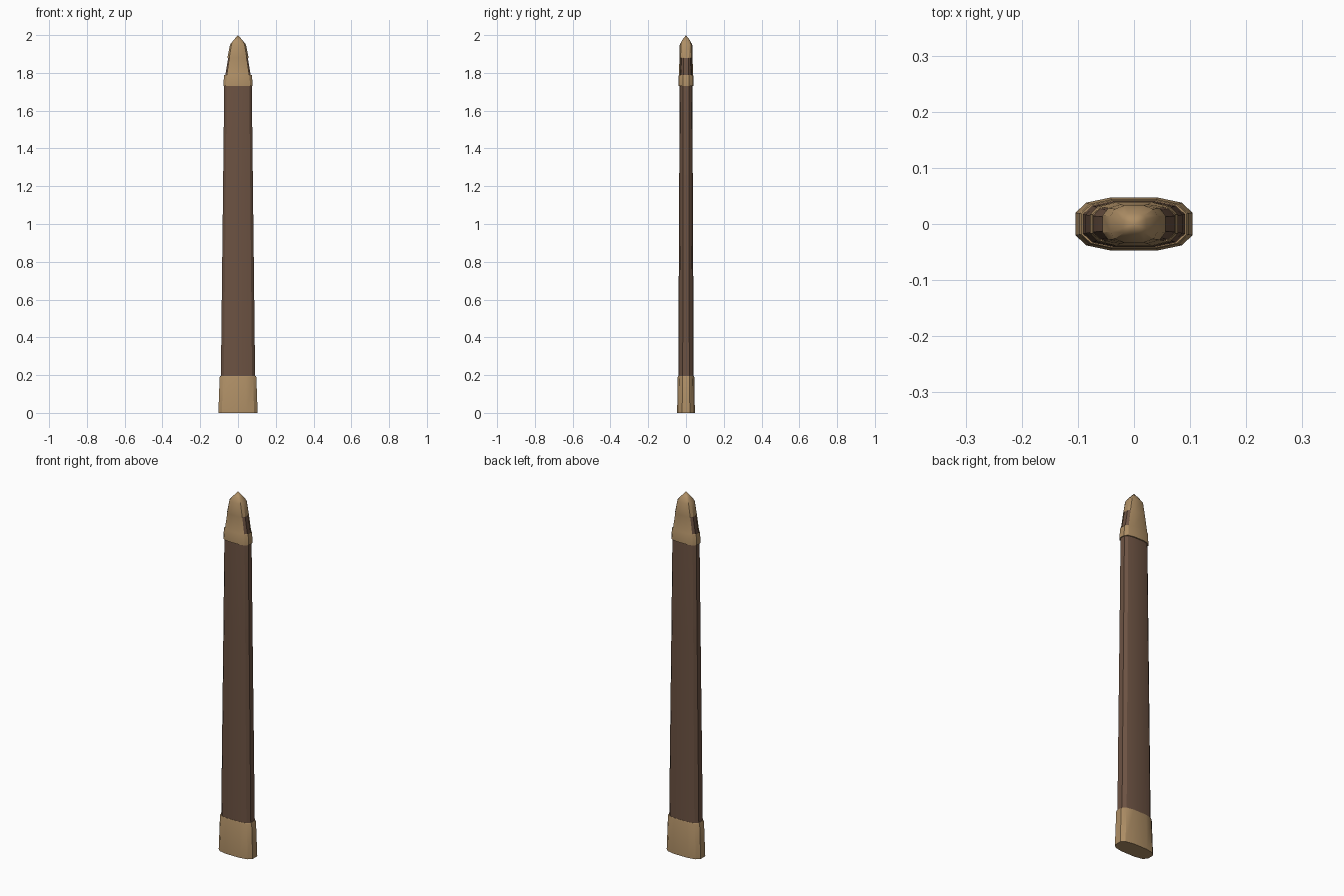
import bpy, bmesh, math

if "Cube" in bpy.data.objects:
    bpy.data.objects.remove(bpy.data.objects["Cube"])

# Twelve-sided flattened cross-section, in fractions of half width / half depth
QUARTER = [(1.0, 0.43), (0.82, 0.81), (0.41, 1.0)]
SECTION = (QUARTER + [(-x, y) for x, y in reversed(QUARTER)]
           + [(-x, -y) for x, y in QUARTER]
           + [(x, -y) for x, y in reversed(QUARTER)])
N = len(SECTION)

def material(name, color):
    m = bpy.data.materials.new(name)
    m.diffuse_color = (*color, 1)
    m.use_nodes = True
    m.node_tree.nodes["Principled BSDF"].inputs["Base Color"].default_value = m.diffuse_color
    return m

def loft(name, rings, mat, openings=()):
    """Skin rings of (z, half width, half depth); openings are (band, side) left out."""
    bm = bmesh.new()
    loops = [[bm.verts.new((x * w, y * d, z)) for x, y in SECTION] for z, w, d in rings]
    for b, (lo, hi) in enumerate(zip(loops, loops[1:])):
        for i in range(N):
            if (b, i) not in openings:
                j = (i + 1) % N
                bm.faces.new((lo[i], lo[j], hi[j], hi[i]))
    bm.faces.new(list(reversed(loops[0])))
    bm.faces.new(loops[-1])
    bmesh.ops.remove_doubles(bm, verts=bm.verts, dist=0.0002)
    bmesh.ops.recalc_face_normals(bm, faces=bm.faces)
    me = bpy.data.meshes.new(name)
    bm.to_mesh(me)
    bm.free()
    me.materials.append(mat)
    ob = bpy.data.objects.new(name, me)
    bpy.context.collection.objects.link(ob)
    bpy.ops.object.select_all(action='DESELECT')
    bpy.context.view_layer.objects.active = ob
    ob.select_set(True)
    bpy.ops.object.shade_smooth_by_angle(angle=math.radians(30))
    return ob

leather = material("leather", (0.15, 0.085, 0.055))
brass = material("brass", (0.42, 0.27, 0.13))

# Leather sheath, running up inside the tip cap
loft("sheath_body", [(0.15, 0.091, 0.041), (0.6, 0.086, 0.039), (1.2, 0.079, 0.036),
                     (1.73, 0.073, 0.034), (1.79, 0.067, 0.032), (1.88, 0.052, 0.029),
                     (1.92, 0.042, 0.027)], leather)

# Metal collar at the mouth, with a narrow lip
loft("mouth_collar", [(0, 0.104, 0.047), (0.19, 0.097, 0.044), (0.196, 0.094, 0.042)], brass)

# Metal tip cap with a window on each narrow side
sides = [11, 0, 10, 4, 5, 6]
loft("tip_cap", [(1.73, 0.078, 0.040), (1.785, 0.074, 0.039), (1.79, 0.072, 0.037),
                 (1.88, 0.056, 0.035), (1.95, 0.042, 0.033), (1.975, 0.022, 0.019),
                 (2.0, 0, 0)],
     brass, {(2, i) for i in sides})
